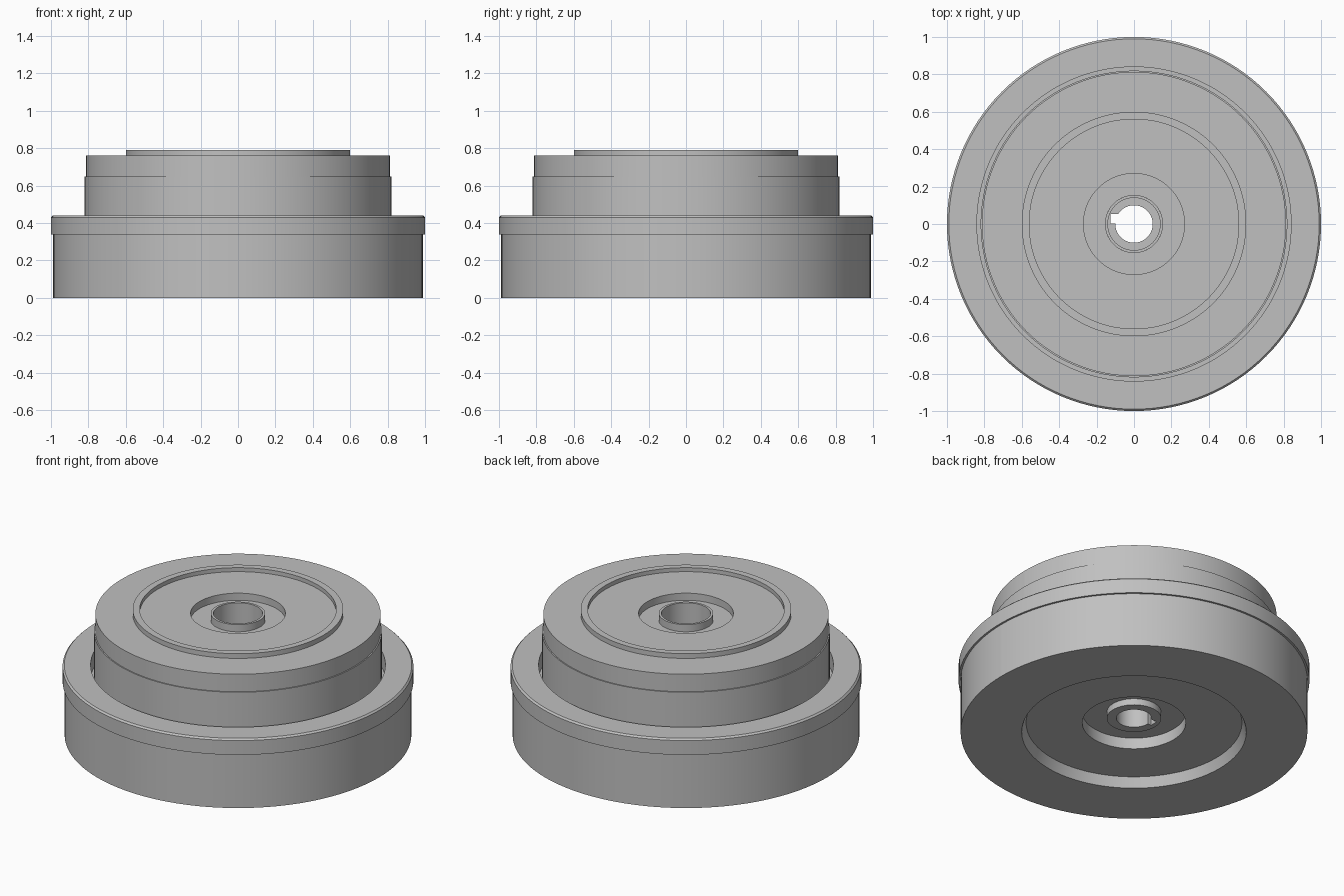
import bpy, bmesh, math
from mathutils import Matrix, Vector

if "Cube" in bpy.data.objects:
    bpy.data.objects.remove(bpy.data.objects["Cube"], do_unlink=True)

steel = bpy.data.materials.new("steel_grey")
steel.use_nodes = True
GREY = (0.53, 0.53, 0.53, 1)
steel.diffuse_color = GREY
steel.node_tree.nodes["Principled BSDF"].inputs["Base Color"].default_value = GREY


def revolve(bm, profile, steps, x=0, y=0):
    """Spin a closed (radius, height) outline around a vertical axis."""
    verts = [bm.verts.new((r, 0, z)) for r, z in profile]
    edges = [bm.edges.new((a, b)) for a, b in zip(verts, verts[1:] + verts[:1])
             if a.co.x > 0 or b.co.x > 0]
    out = bmesh.ops.spin(bm, geom=verts + edges, cent=(0, 0, 0), axis=(0, 0, 1),
                         angle=math.tau, steps=steps, use_duplicate=False)
    new = [v for v in bm.verts if v.index == -1]
    bmesh.ops.remove_doubles(bm, verts=new, dist=1e-5)
    new = [v for v in bm.verts if v.index == -1]
    bmesh.ops.translate(bm, verts=new, vec=(x, y, 0))
    bm.verts.index_update()


def to_object(name, bm):
    bmesh.ops.recalc_face_normals(bm, faces=bm.faces[:])
    mesh = bpy.data.meshes.new(name)
    bm.to_mesh(mesh)
    bm.free()
    mesh.materials.append(steel)
    obj = bpy.data.objects.new(name, mesh)
    bpy.context.collection.objects.link(obj)
    return obj


def activate(obj):
    bpy.ops.object.select_all(action='DESELECT')
    obj.select_set(True)
    bpy.context.view_layer.objects.active = obj


def part(name, profile, steps=128):
    bm = bmesh.new()
    revolve(bm, profile, steps)
    return to_object(name, bm)


def cut(obj, bm):
    cutter = to_object("cutter", bm)
    cutter.hide_render = True
    mod = obj.modifiers.new("cut", 'BOOLEAN')
    mod.operation, mod.solver, mod.object = 'DIFFERENCE', 'EXACT', cutter
    activate(obj)
    bpy.ops.object.modifier_apply(modifier="cut")
    bpy.data.objects.remove(cutter, do_unlink=True)


def drill(bm, ring, degrees, radius, start, end, tip=0):
    """Drill holes on a bolt circle, with an optional conical bottom."""
    outline = [(0, start), (radius, start), (radius, end), (0, end + tip)]
    for d in degrees:
        a = math.radians(d)
        revolve(bm, outline, 24, ring * math.cos(a), ring * math.sin(a))


# Outer housing with stepped rim and recessed underside
housing = part("outer_housing", [
    (0.64, 0), (0.988, 0), (0.988, 0.34), (1, 0.34), (1, 0.43), (0.99, 0.44),
    (0.84, 0.44), (0.84, 0.34), (0.155, 0.34), (0.155, 0.13), (0.295, 0.13),
    (0.295, 0.06), (0.615, 0.06)])

# Output flange with raised lip and sunken centre
flange = part("output_flange", [
    (0.82, 0.34), (0.82, 0.65), (0.813, 0.65), (0.813, 0.76), (0.6, 0.76),
    (0.6, 0.79), (0.56, 0.79), (0.56, 0.765), (0.27, 0.765), (0.27, 0.72),
    (0.155, 0.72), (0.155, 0.34)])

# Hollow input shaft
shaft = part("input_shaft", [
    (0.1, 0.09), (0.155, 0.09), (0.155, 0.765), (0.14, 0.765),
    (0.14, 0.6), (0.1, 0.6)], 64)

# Flange holes: outer bolts, inner bolts, pins and counterbored dowels
odd = range(15, 360, 30)
pins = (15, 135, 255)
bm = bmesh.new()
drill(bm, 0.748, odd, 0.049, 0.8, 0.58)
drill(bm, 0.475, range(0, 360, 30), 0.036, 0.8, 0.63, -0.03)
drill(bm, 0.415, [d for d in odd if d not in pins], 0.055, 0.8, 0.6)
drill(bm, 0.415, pins, 0.036, 0.8, 0.63, -0.03)
for d in (150, 330):
    a = math.radians(d)
    revolve(bm, [(0, 0.8), (0.05, 0.8), (0.05, 0.7), (0.033, 0.7), (0.033, 0.58), (0, 0.58)],
            24, 0.75 * math.cos(a), 0.75 * math.sin(a))
cut(flange, bm)

# Underside holes: bolt circle with three larger holes, and four small pins
large = (105, 225, 345)
bm = bmesh.new()
drill(bm, 0.425, [d for d in odd if d not in large], 0.049, 0.03, 0.2)
drill(bm, 0.425, large, 0.066, 0.03, 0.2)
drill(bm, 0.51, (60, 150, 240, 330), 0.022, 0.03, 0.15)
cut(housing, bm)

# Keyway along the bore
bm = bmesh.new()
bmesh.ops.create_cube(bm, size=1, matrix=Matrix.Translation(Vector((-0.095, 0.028, 0.4)))
                      @ Matrix.Diagonal((0.06, 0.05, 1, 1)))
cut(shaft, bm)

for obj in (housing, flange, shaft):
    activate(obj)
    bpy.ops.object.shade_smooth_by_angle(angle=math.radians(30))
